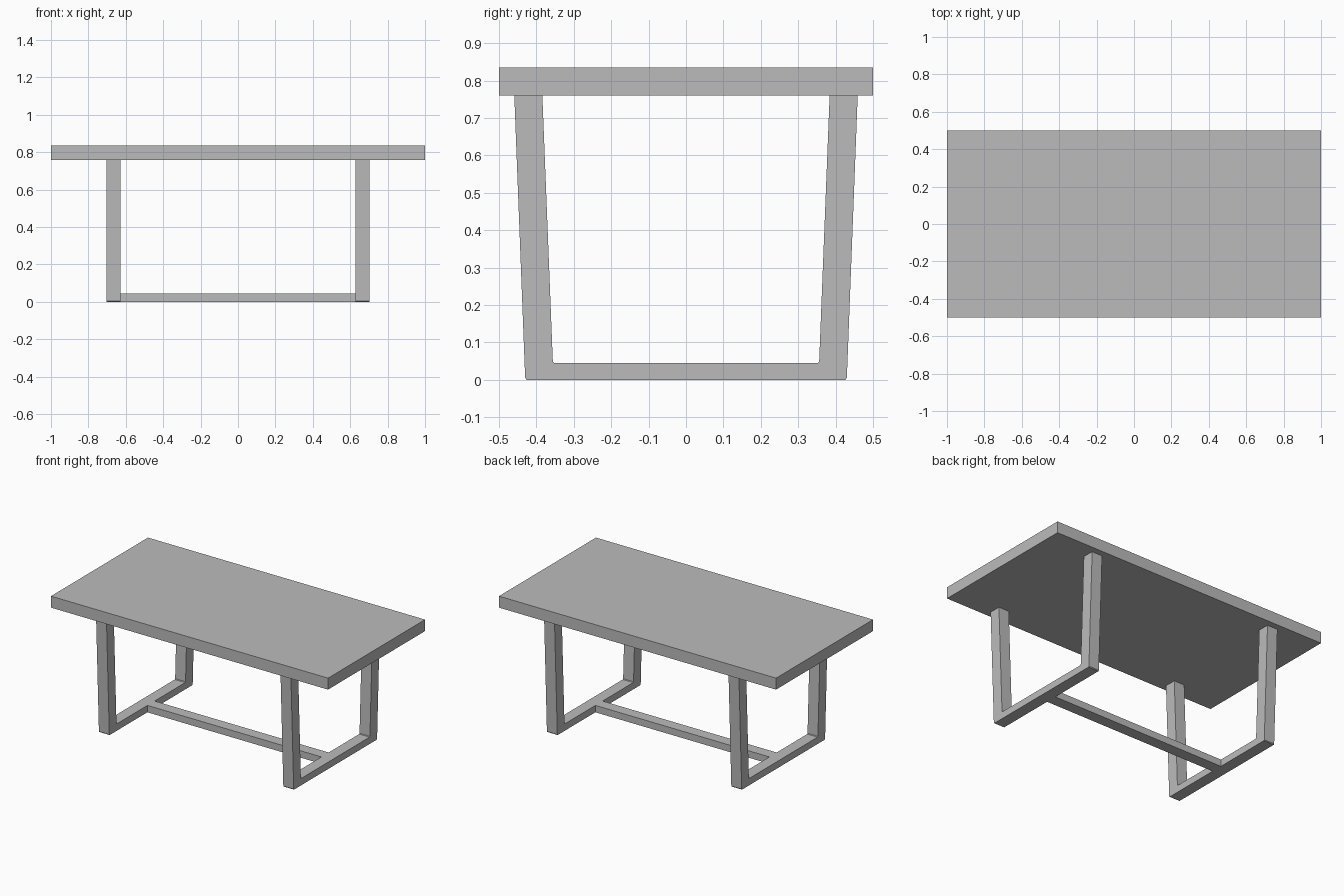
import bpy
import bmesh

if "Cube" in bpy.data.objects:
    bpy.data.objects.remove(bpy.data.objects["Cube"])

grey = bpy.data.materials.new("plain grey")
grey.diffuse_color = (0.5, 0.5, 0.5, 1.0)
grey.use_nodes = True
grey.node_tree.nodes["Principled BSDF"].inputs["Base Color"].default_value = grey.diffuse_color


def finish(name, bm):
    bmesh.ops.recalc_face_normals(bm, faces=bm.faces)
    mesh = bpy.data.meshes.new(name)
    bm.to_mesh(mesh)
    bm.free()
    mesh.materials.append(grey)
    bpy.context.collection.objects.link(bpy.data.objects.new(name, mesh))


def box(name, size, z_low):
    bm = bmesh.new()
    bmesh.ops.create_cube(bm, size=1)
    bmesh.ops.scale(bm, vec=size, verts=bm.verts)
    bmesh.ops.translate(bm, vec=(0, 0, z_low + size[2] / 2), verts=bm.verts)
    finish(name, bm)


def u_frame(name, x_low, width):
    # Half of the splayed U profile (y, z), with tiny eased corners
    half = [(0.352, 0.045), (0.356, 0.049), (0.384, 0.76),
            (0.459, 0.76), (0.43, 0.005), (0.426, 0.0)]
    outline = half + [(-y, z) for y, z in reversed(half)]
    bm = bmesh.new()
    face = bm.faces.new([bm.verts.new((x_low, y, z)) for y, z in outline])
    side = bmesh.ops.extrude_face_region(bm, geom=[face])
    verts = [v for v in side["geom"] if isinstance(v, bmesh.types.BMVert)]
    bmesh.ops.translate(bm, vec=(width, 0, 0), verts=verts)
    finish(name, bm)


# Table top slab
box("table_top", (2.0, 1.0, 0.075), 0.76)

# Two U-shaped leg frames
u_frame("left_leg_frame", -0.703, 0.075)
u_frame("right_leg_frame", 0.628, 0.075)

# Low stretcher joining the frames
box("stretcher", (1.256, 0.075, 0.045), 0.0)
